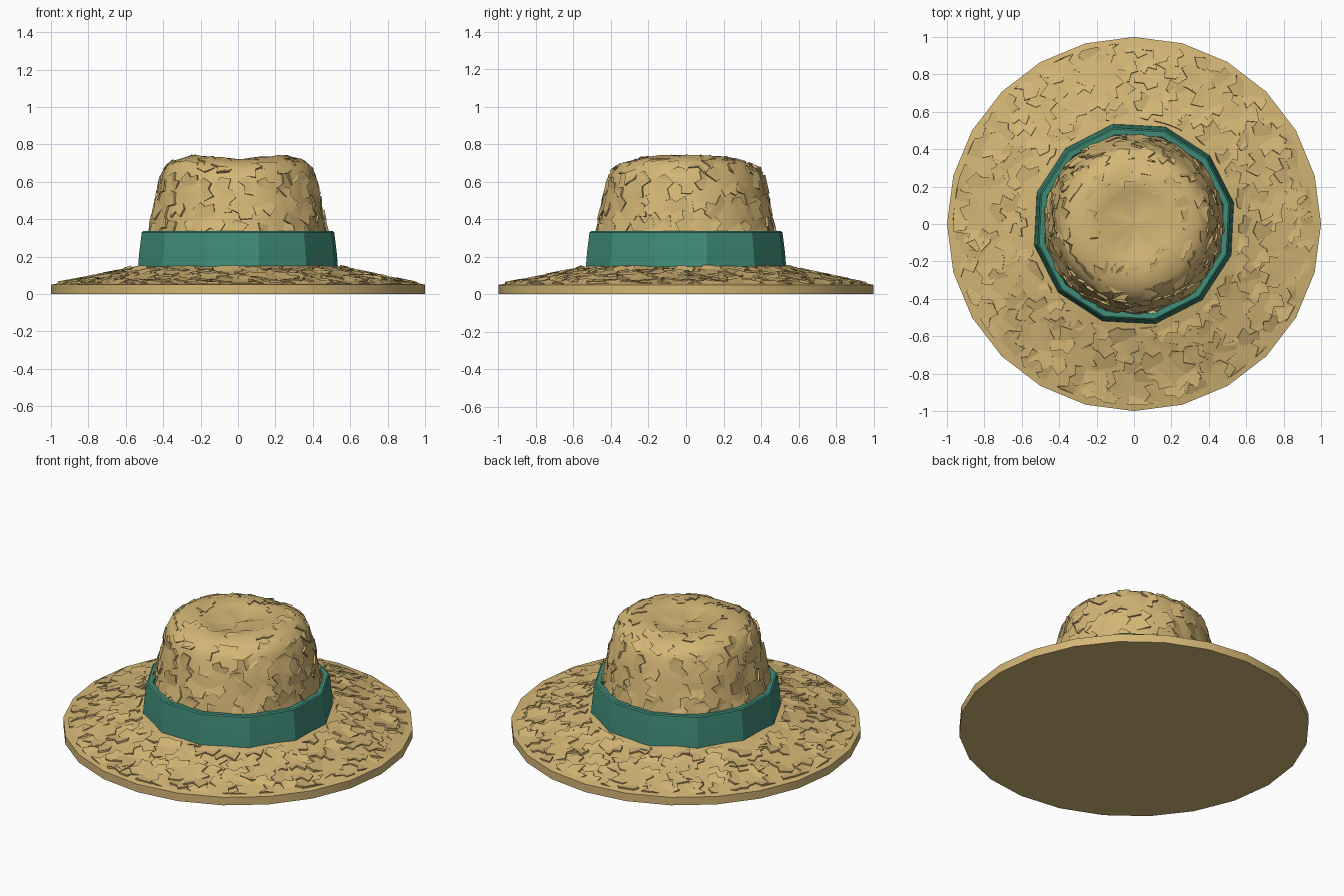
import bpy, bmesh, math, random
from mathutils import Vector

if "Cube" in bpy.data.objects:
    bpy.data.objects.remove(bpy.data.objects["Cube"])

random.seed(7)


def material(name, rgb):
    m = bpy.data.materials.new(name)
    m.diffuse_color = (*rgb, 1)
    m.use_nodes = True
    m.node_tree.nodes["Principled BSDF"].inputs["Base Color"].default_value = m.diffuse_color
    return m


straw = material("straw", (0.66, 0.47, 0.18))
teal = material("teal_ribbon", (0.05, 0.26, 0.185))


def finish(name, bm, mat, angle=35):
    bmesh.ops.recalc_face_normals(bm, faces=bm.faces)
    me = bpy.data.meshes.new(name)
    bm.to_mesh(me)
    bm.free()
    me.materials.append(mat)
    ob = bpy.data.objects.new(name, me)
    bpy.context.collection.objects.link(ob)
    bpy.ops.object.select_all(action='DESELECT')
    ob.select_set(True)
    bpy.context.view_layer.objects.active = ob
    bpy.ops.object.shade_smooth_by_angle(angle=math.radians(angle))
    return ob


def crown_z(r, z, a):
    # top rim sags at front and back, leaving the two side peaks
    if z > 0.68:
        z -= 0.022 * (1 - abs(math.cos(a)))
    return z


def revolve(bm, profile, sides, start=0.0, jitter=0.0, closed=False, shape=None):
    rings = []
    for r, z in profile:
        ring = []
        for i in range(sides):
            a = start + 2 * math.pi * i / sides
            j = jitter if 0.06 < z and r > 0.05 else 0
            zz = shape(r, z, a) if shape else z
            rr = r + random.uniform(-j, j)
            ring.append(bm.verts.new((rr * math.cos(a), rr * math.sin(a),
                                      zz + random.uniform(-j, j))))
        rings.append(ring)
    pairs = list(zip(rings, rings[1:]))
    if closed:
        pairs.append((rings[-1], rings[0]))
    for lo, hi in pairs:
        for i in range(sides):
            k = (i + 1) % sides
            bm.faces.new((lo[i], lo[k], hi[k], hi[i]))
    if not closed:
        bm.faces.new(rings[0][::-1])
        bm.faces.new(rings[-1])


def surface_point(profile, s, a, lift, shape=None):
    # point at arc length s along the profile, turned by angle a
    for (r0, z0), (r1, z1) in zip(profile, profile[1:]):
        d = math.hypot(r1 - r0, z1 - z0)
        if s <= d:
            break
        s -= d
    t = min(max(s / d, 0), 1)
    r, z = r0 + (r1 - r0) * t, z0 + (z1 - z0) * t
    if shape:
        z = shape(r, z, a)
    nr, nz = (z1 - z0) / d, (r0 - r1) / d
    r, z = r + nr * lift, z + nz * lift
    return Vector((r * math.cos(a), r * math.sin(a), z)), r


def flakes(bm, profile, rows, size, lift, shape=None):
    # rows of torn straw flakes: one side buried, zigzag side raised
    total = sum(math.hypot(b[0] - a[0], b[1] - a[1])
                for a, b in zip(profile, profile[1:]))
    for row in range(rows):
        s0 = total * (row + 0.5) / rows
        r = surface_point(profile, s0, 0, 0)[1]
        n = max(5, int(2 * math.pi * r / (size * 1.15)))
        for i in range(n):
            a0 = 2 * math.pi * (i + 0.5 * (row % 2) + random.uniform(-.25, .25)) / n
            s1 = s0 + random.uniform(-0.3, 0.3) * total / rows
            turn = random.uniform(0, 2 * math.pi)
            sz = size * random.uniform(0.8, 1.25)
            h = lift * random.uniform(0.6, 1.1)
            outline = [(-.5, -.35, 0), (.5, -.45, 0), (.6, .25, 1),
                       (.12, random.uniform(.1, .3), 1),
                       (-.08, random.uniform(.5, .7), 1), (-.55, .3, 1)]
            top, skirt = [], []
            for u, v, up in outline:
                x = sz * (u * math.cos(turn) - v * math.sin(turn))
                y = sz * (u * math.sin(turn) + v * math.cos(turn))
                s = min(max(s1 + y, 0.01), total - 0.01)
                top.append(bm.verts.new(surface_point(
                    profile, s, a0 + x / r, h if up else -0.006, shape)[0]))
                skirt.append(bm.verts.new(surface_point(
                    profile, s, a0 + x / r, -0.012, shape)[0]))
            for tri in ((0, 1, 3), (1, 2, 3), (0, 3, 4), (0, 4, 5)):
                bm.faces.new([top[k] for k in tri])
            for k in range(6):
                m = (k + 1) % 6
                bm.faces.new((top[k], skirt[k], skirt[m], top[m]))


# brim: solid flat-bottomed disc rising to the crown
brim_top = [(1.0, 0.05), (0.88, 0.073), (0.76, 0.098), (0.64, 0.122),
            (0.55, 0.146), (0.45, 0.165)]
bm = bmesh.new()
revolve(bm, [(1.0, 0.0)] + brim_top, 24, jitter=0.004)
finish("brim", bm, straw)

bm = bmesh.new()
flakes(bm, [(0.975, 0.055)] + brim_top[1:-1], 5, 0.105, 0.011)
finish("brim_straw_weave", bm, straw)

# crown: tapered, rounded shoulder, shallow dent on top
crown_side = [(0.485, 0.30), (0.463, 0.40), (0.44, 0.52), (0.412, 0.64),
              (0.385, 0.69), (0.34, 0.718), (0.25, 0.742)]
crown_dent = [(0.18, 0.722), (0.10, 0.702), (0.02, 0.698)]
bm = bmesh.new()
revolve(bm, [(0.50, 0.12)] + crown_side + crown_dent, 24, jitter=0.005, shape=crown_z)
finish("crown", bm, straw)

bm = bmesh.new()
flakes(bm, crown_side[:-1], 4, 0.105, 0.010, crown_z)
flakes(bm, crown_side[-2:] + crown_dent[:1], 1, 0.08, 0.007, crown_z)
finish("crown_straw_weave", bm, straw)

# ribbon band: twelve-sided ring round the crown
bm = bmesh.new()
revolve(bm, [(0.546, 0.145), (0.540, 0.22), (0.526, 0.33), (0.518, 0.336),
             (0.488, 0.334), (0.480, 0.28), (0.49, 0.145)],
        12, start=math.radians(12), closed=True)
finish("ribbon_band", bm, teal, 25)
